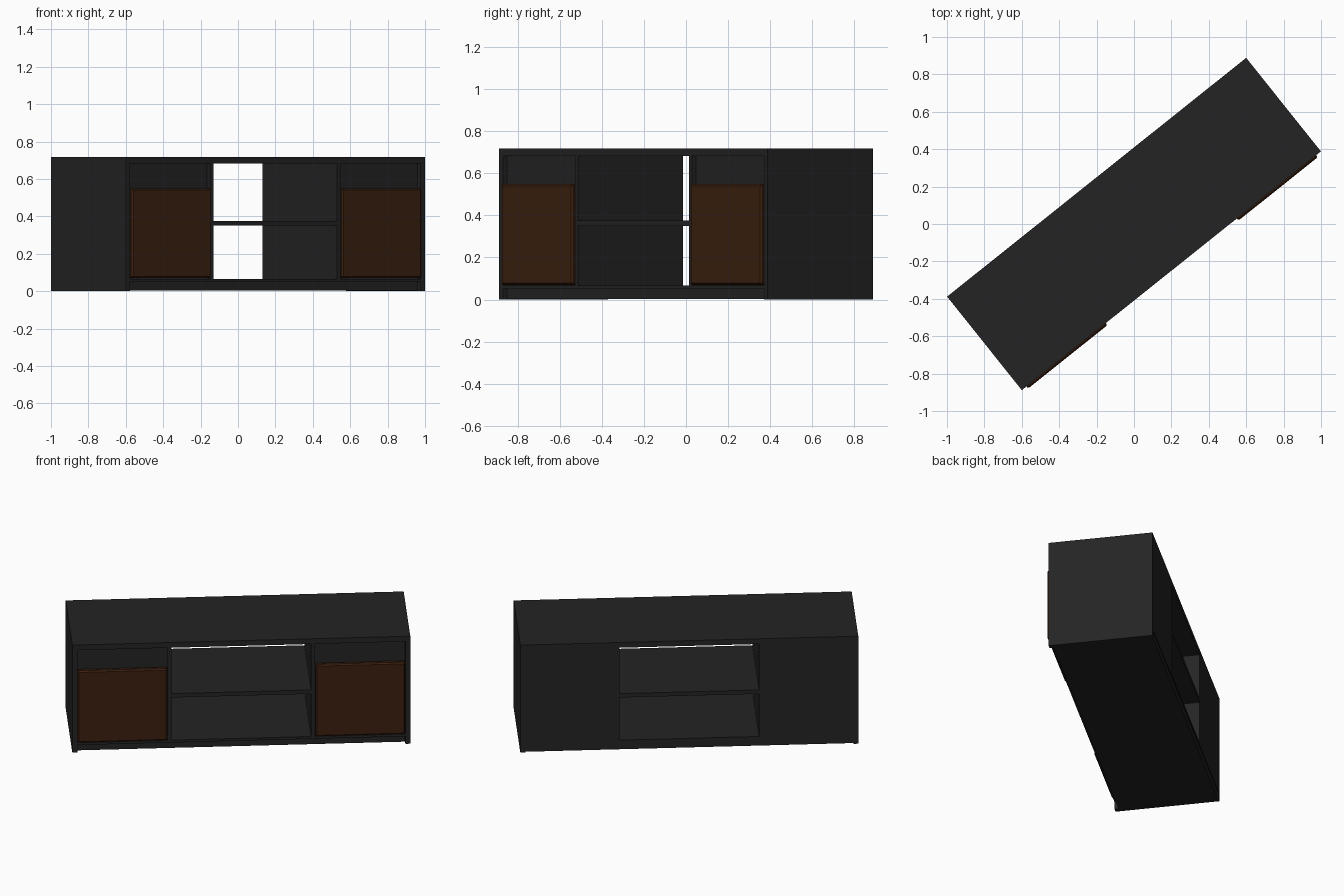
import bpy, math
from mathutils import Matrix

if "Cube" in bpy.data.objects:
    bpy.data.objects.remove(bpy.data.objects["Cube"])

ANGLE = math.radians(38.6)      # cabinet is turned on the floor
L, D, H = 2.046, 0.64, 0.717    # length, depth, height
T = 0.03                        # side board thickness
OPEN = 0.422                    # half width of the central opening
FLOOR, CEIL = 0.066, 0.682      # inner heights
ROT = Matrix.Rotation(ANGLE, 4, 'Z')


def material(name, col):
    m = bpy.data.materials.new(name)
    m.diffuse_color = (*col, 1)
    m.use_nodes = True
    m.node_tree.nodes["Principled BSDF"].inputs["Base Color"].default_value = m.diffuse_color
    return m


BLACK = material("black_wood", (0.0175, 0.0175, 0.0175))
BROWN = material("brown_wood", (0.045, 0.0145, 0.005))


def board(name, x, y, z, mat=BLACK, bevel=0.0):
    """Box spanning the given (min, max) ranges in cabinet space."""
    bpy.ops.mesh.primitive_cube_add(size=1)
    ob = bpy.context.object
    ob.name = name
    size = Matrix.Diagonal((x[1] - x[0], y[1] - y[0], z[1] - z[0], 1))
    move = Matrix.Translation((sum(x) / 2, sum(y) / 2, sum(z) / 2))
    ob.data.transform(ROT @ move @ size)
    ob.data.materials.append(mat)
    if bevel:
        b = ob.modifiers.new("edge", 'BEVEL')
        b.width, b.segments = bevel, 1
    return ob


FRONT, BACK = -D / 2, D / 2
HALF = L / 2

# Full width boards
board("top_board", (-HALF, HALF), (FRONT, BACK), (CEIL, H))
board("bottom_board", (-HALF + T, HALF - T), (FRONT, BACK), (0.05, FLOOR))
board("plinth", (-HALF + T, HALF - T), (FRONT + 0.025, BACK - 0.005), (0.003, 0.05))
board("middle_shelf", (-OPEN, OPEN), (FRONT, BACK), (0.35, 0.376))

# Mirrored cupboards
for side, s in (("left", -1), ("right", 1)):
    def span(a, b):
        return tuple(sorted((s * a, s * b)))
    inner, outer = OPEN + 0.024, HALF - T
    board(side + "_side_panel", span(outer, HALF), (FRONT, BACK), (0, CEIL))
    board(side + "_partition", span(OPEN, inner), (FRONT, BACK), (FLOOR, CEIL))
    board(side + "_back_panel", span(inner, outer), (BACK - 0.02, BACK), (FLOOR, CEIL))
    board(side + "_drawer_front", span(inner, outer), (FRONT + 0.025, FRONT + 0.045), (0.54, CEIL))
    board(side + "_door", span(inner + 0.002, outer - 0.002),
          (FRONT - 0.014, FRONT + 0.022), (FLOOR + 0.004, 0.548), BROWN, 0.008)
